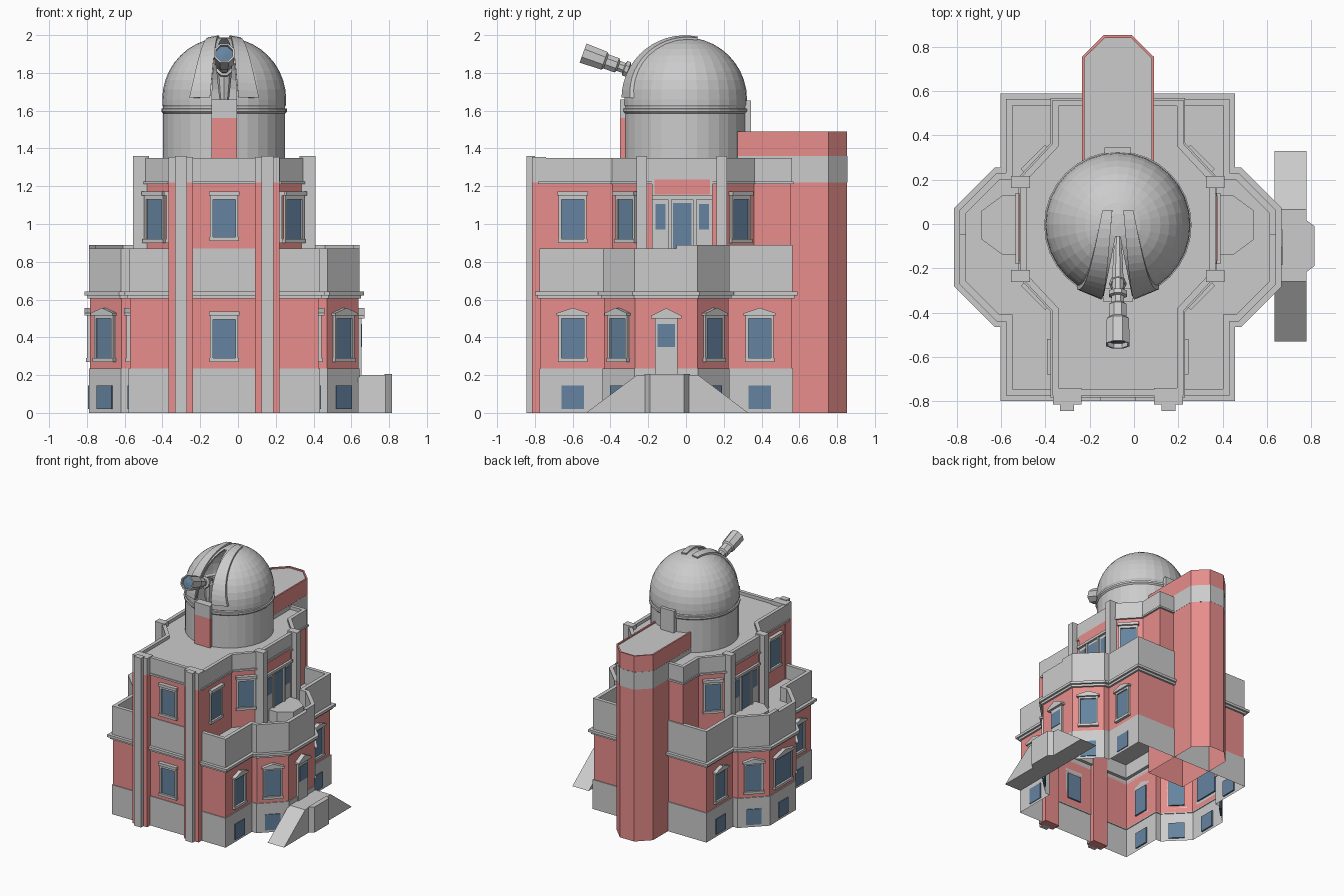
import bpy, bmesh
from math import sin, cos, radians, sqrt, pi
from mathutils import Matrix, Vector

if "Cube" in bpy.data.objects:
    bpy.data.objects.remove(bpy.data.objects["Cube"])

CX, BY, UY = -0.073, -0.105, -0.02   # symmetry axis, bay centre, upper side centre


def material(name, rgb):
    m = bpy.data.materials.new(name)
    m.diffuse_color = (*rgb, 1)
    m.use_nodes = True
    m.node_tree.nodes["Principled BSDF"].inputs["Base Color"].default_value = m.diffuse_color
    return m


RED = material("brick_red", (0.8, 0.27, 0.26))
GLASS = material("window_glass", (0.13, 0.23, 0.35))


def finish(name, bm, mat=None, smooth=False):
    me = bpy.data.meshes.new(name)
    bmesh.ops.recalc_face_normals(bm, faces=bm.faces)
    bm.to_mesh(me)
    bm.free()
    ob = bpy.data.objects.new(name, me)
    bpy.context.collection.objects.link(ob)
    if mat:
        me.materials.append(mat)
    return ob


def add_prism(bm, pts, h0, h1, M=Matrix(), bottom=True, top=True):
    a = [bm.verts.new(M @ Vector((p[0], p[1], h0))) for p in pts]
    b = [bm.verts.new(M @ Vector((p[0], p[1], h1))) for p in pts]
    n = len(pts)
    for i in range(n):
        j = (i + 1) % n
        bm.faces.new((a[i], a[j], b[j], b[i]))
    if bottom:
        bm.faces.new(a[::-1])
    if top:
        bm.faces.new(b)


def prism(name, pts, h0, h1, mat=None, M=Matrix(), bottom=True, top=True):
    bm = bmesh.new()
    add_prism(bm, pts, h0, h1, M, bottom, top)
    return finish(name, bm, mat)


def rect(x0, x1, y0, y1):
    return [(x0, y0), (x1, y0), (x1, y1), (x0, y1)]


def ring(name, outer, inner, z0, z1, mat=None, back_of=None):
    bm = bmesh.new()
    loops = [[bm.verts.new((p[0], p[1], z)) for p in pts]
             for pts, z in ((outer, z0), (outer, z1), (inner, z1), (inner, z0))]
    n = len(outer)
    for k in range(4):
        a, b = loops[k], loops[(k + 1) % 4]
        for i in range(n):
            j = (i + 1) % n
            bm.faces.new((a[i], a[j], b[j], b[i]))
    if back_of is not None:
        bmesh.ops.bisect_plane(bm, geom=bm.verts[:] + bm.edges[:] + bm.faces[:],
                               plane_co=(0, back_of, 0), plane_no=(0, 1, 0), clear_inner=True)
    return finish(name, bm, mat)


def mirrored(right):
    return [(CX + x, y) for x, y in right] + [(CX - x, y) for x, y in reversed(right)]


def lower(o):   # ground floor plan with side bays, grown by o
    q = [(.50 + o, .665 + o), (.50 + o, .33 + o), (.545 + .41 * o, .33 + o), (.71 + o, .165 + .41 * o)]
    return mirrored([(x, BY - y) for x, y in q] + [(x, BY + y) for x, y in reversed(q)])


def upper(o):   # upper floor plan with canted corners, grown by o
    k = .41 * o
    return mirrored([(.29 + o, -.77 - o), (.29 + o, -.39 - k), (.435 + o, -.235 - k),
                     (.435 + o, .205 + k), (.29 + o, .36 + k), (.29 + o, .555 + o)])


def wall(dx, y, deg, s=1):   # local frame: u along the wall, v up, n outward
    a = radians(deg if s > 0 else 180 - deg)
    return Matrix(((-sin(a), 0, cos(a), CX + s * dx), (cos(a), 0, sin(a), y), (0, 1, 0, 0), (0, 0, 0, 1)))


def window(name, M, z0, z1, w, hood="flat"):
    h = w / 2
    prism(name + "_glass", rect(-h, h, z0, z1), -.012, .006, GLASS, M)
    if not hood:
        return
    bm = bmesh.new()
    for s in (-1, 1):
        u = sorted((s * h, s * (h + .014)))
        add_prism(bm, rect(*u, z0, z1), 0, .016, M)
    add_prism(bm, rect(-h - .018, h + .018, z0 - .02, z0), 0, .022, M)
    add_prism(bm, rect(-h - .014, h + .014, z1, z1 + .02), 0, .016, M)
    if hood == "flat":
        add_prism(bm, rect(-h - .02, h + .02, z1 + .02, z1 + .042), 0, .03, M)
    else:
        add_prism(bm, [(-h - .025, z1 + .015), (h + .025, z1 + .015), (h + .025, z1 + .028),
                       (0, z1 + .056), (-h - .025, z1 + .028)], 0, .03, M)
    finish(name + "_frame", bm)


def lathe(name, prof, n, M, skip=None, mat=None):
    bm = bmesh.new()
    rows = [[bm.verts.new(M @ Vector((r * cos(2 * pi * i / n), r * sin(2 * pi * i / n), z))) for i in range(n)]
            for r, z in prof]
    for k in range(len(rows) - 1):
        for i in range(n):
            j = (i + 1) % n
            if not (skip and skip(k, i)):
                bm.faces.new((rows[k][i], rows[k][j], rows[k + 1][j], rows[k + 1][i]))
    bmesh.ops.remove_doubles(bm, verts=bm.verts, dist=1e-5)
    return finish(name, bm, mat)


# Ground floor: open-bottomed shell, cornice, terrace parapet
prism("stone_base", lower(.006), 0, .235, bottom=False, top=False)
ring("base_ledge", lower(.006), lower(0), .228, .236)
prism("lower_walls", lower(0), .235, .62, RED, bottom=False, top=False)
ring("cornice_lip", lower(.015), lower(0), .605, .622)
ring("cornice", lower(.03), lower(0), .622, .642)
ring("terrace_parapet", lower(.005), lower(-.025), .64, .87)
ring("raised_parapet", lower(.005), lower(-.025), .87, .89, back_of=-.05)
prism("terrace_deck", lower(-.02), .75, .76)

# Upper floor
prism("upper_walls", upper(0), .76, 1.22, RED, bottom=False, top=False)
ring("upper_cornice", upper(.014), upper(-.01), 1.212, 1.226)
ring("upper_parapet", upper(.006), upper(-.022), 1.22, 1.35)
prism("roof_deck", upper(-.02), 1.315, 1.325)

# Rear tower with canted outer corners
def tower(o):
    return mirrored([(.163 + o, .27), (.163 + o, .755 + .41 * o), (.064 + .41 * o, .853 + o)])
prism("tower_lower", tower(0), 0, 1.22, RED, bottom=False, top=False)
prism("tower_band", tower(.001), 1.22, 1.36, bottom=False, top=False)
ring("tower_rim", tower(0), tower(-.012), 1.36, 1.49, RED)
prism("tower_roof", tower(-.01), 1.455, 1.48)

# Front and side piers
for s, side in ((1, "right"), (-1, "left")):
    c = CX + s * .229
    prism("front_pier_brick_" + side, rect(c - .065, c + .065, -.815, -.74), 0, 1.22, RED)
    prism("front_pier_cap_" + side, rect(c - .065, c + .065, -.815, -.74), 1.22, 1.355)
    prism("front_pier_strip_" + side, rect(c - .032, c + .032, -.845, -.80), 0, 1.36)
    for dy in (-.215, .21):
        x = CX + s * .44
        prism("side_pier_" + side, rect(x - .042, x + .042, UY + dy - .028, UY + dy + .028), .76, 1.36)

# Windows, mirrored on both sides
window("front_lower_window", wall(0, -.77, -90), .29, .495, .12)
window("front_upper_window", wall(0, -.77, -90), .93, 1.13, .12)
for s, side in ((1, "right"), (-1, "left")):
    for y in (-.60, .39):
        window("lower_side_window_" + side, wall(.50, y, 0, s), .29, .50, .12, "peak")
        window("basement_side_window_" + side, wall(.506, y, 0, s), .02, .145, .12, None)
    for d, a in ((-1, -45), (1, 45)):
        window("bay_window_" + side, wall(.6275, BY + d * .2475, a, s), .29, .50, .115, "peak")
        window("basement_bay_window_" + side, wall(.632, BY + d * .252, a, s), .02, .145, .115, None)
        window("upper_corner_window_" + side, wall(.3625, -.015 + d * .2975, a, s), .92, 1.13, .115)
    window("upper_side_window_" + side, wall(.29, -.60, 0, s), .92, 1.13, .12)

    # Terrace portico: stone surround, brick panel, door and sidelights
    M = wall(.435, UY, 0, s)
    prism("portico_wall_" + side, rect(-.16, .16, .76, 1.25), 0, .01, None, M)
    prism("portico_panel_" + side, rect(-.148, .148, 1.155, 1.235), 0, .015, RED, M)
    prism("portico_lintel_" + side, rect(-.16, .16, 1.13, 1.15), 0, .028, None, M)
    prism("terrace_door_" + side, rect(-.05, .05, .85, 1.11), 0, .014, GLASS, M)
    for u in (-.115, .115):
        prism("sidelight_" + side, rect(u - .027, u + .027, .97, 1.105), 0, .014, GLASS, M)
        prism("door_jamb_" + side, rect(u * .57 - .009, u * .57 + .009, .85, 1.13), 0, .022, None, M)
    step = [(.43, -.14), (.52, -.14), (.615, -.07), (.615, .06), (.52, .13), (.43, .13)]
    prism("terrace_step_" + side, [(CX + s * x, y) for x, y in step], .75, .85)

# Wide window on the left bay, entrance door on the right bay
window("wide_bay_window", wall(.71, BY, 0, -1), .29, .50, .20, "peak")
window("basement_wide_window", wall(.716, BY, 0, -1), .02, .145, .12, None)
M = wall(.71, BY, 0)
prism("entrance_door", rect(-.06, .06, .2, .50), 0, .016, None, M)
prism("entrance_glass", rect(-.047, .047, .35, .47), 0, .02, GLASS, M)
prism("entrance_pediment", [(-.08, .50), (.08, .50), (.08, .515), (0, .555), (-.08, .515)], 0, .034, None, M)

# Double stair ramp and landing
prism("stair_ramps", [(-.53, 0), (-.26, .2), (.065, .2), (.33, 0)], 0, .145, None, wall(.635 - CX, 0, 0))
prism("landing_front", [(.775, -.22), (.815, -.19), (.815, -.01), (.775, .02)], 0, .206)

# Dome: 32-sided drum and hemisphere with a front slit
R, DZ = .328, 1.66
prof = [(.323, 1.32), (.323, 1.585), (.333, 1.595), (.333, 1.61), (.323, 1.612), (.323, 1.622), (R, 1.63), (R, DZ)]
base = len(prof) - 1
prof += [(R * cos(radians(a)), DZ + R * sin(radians(a))) for a in range(9, 91, 9)]
dome = lathe("dome", prof, 32, Matrix.Translation((CX, -.005, 0)),
             skip=lambda k, i: i in (23, 24) and base <= k < base + 9)

# Curved shutters either side of the slit
for s, side in ((1, "right"), (-1, "left")):
    bm = bmesh.new()
    rows = []
    for i in range(15):
        t = i / 14
        a = radians(2 + 100 * t)
        row = []
        for x, r in ((.185 - .115 * t, .342), (.075 - .05 * t, .342), (.075 - .05 * t, .30), (.185 - .115 * t, .30)):
            rho = sqrt(r * r - x * x)
            row.append(bm.verts.new((CX + s * x, -.008 - rho * cos(a), DZ - .002 + rho * sin(a))))
        rows.append(row)
    for a, b in zip(rows, rows[1:]):
        for k in range(4):
            j = (k + 1) % 4
            bm.faces.new((a[k], a[j], b[j], b[k]))
    bm.faces.new(rows[0])
    bm.faces.new(rows[-1])
    finish("shutter_" + side, bm)

# Panel under the slit and door surround at the rear of the drum
prism("slit_panel_brick", rect(CX - .068, CX + .068, -.35, -.29), 1.32, 1.56, RED)
prism("slit_panel_top", rect(CX - .068, CX + .068, -.35, -.29), 1.56, 1.66)
prism("rear_door_surround", rect(CX - .06, CX + .06, .29, .345), 1.32, 1.655)

# Telescope: octagonal stepped tube pointing forward and up
T = Matrix.Translation((CX, -.545, 1.905)) @ Matrix.Rotation(radians(70), 4, 'X') @ Matrix.Rotation(pi / 8, 4, 'Z')
tube = [(.046, -.03), (.048, 0), (.058, 0), (.054, -.12), (.043, -.13), (.043, -.19), (.03, -.2), (.03, -.23),
        (.044, -.235), (.044, -.255), (.028, -.26), (.026, -.36), (.015, -.54), (0, -.54)]
lathe("telescope_tube", tube, 8, T)
lathe("telescope_lens", [(.047, -.02), (0, -.012)], 8, T, mat=GLASS)
lathe("telescope_mount", [(.02, 1.62), (.03, 1.70), (.04, 1.80), (.03, 1.83)], 8, Matrix.Translation((CX, -.27, 0)))
